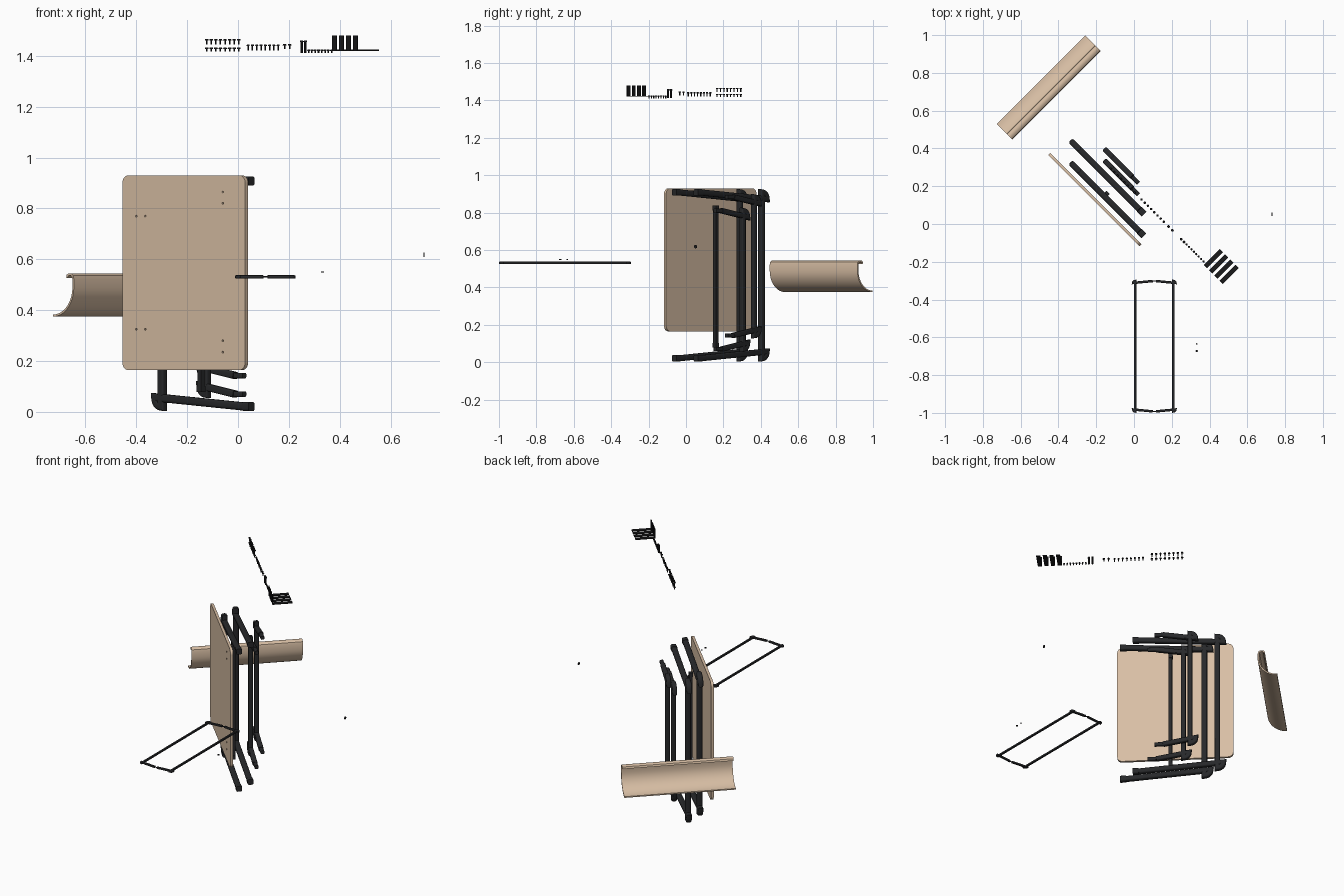
import bpy, bmesh, math
from mathutils import Matrix, Vector

if "Cube" in bpy.data.objects:
    bpy.data.objects.remove(bpy.data.objects["Cube"])

R2 = math.sqrt(2)

def material(name, rgb):
    m = bpy.data.materials.new(name)
    m.diffuse_color = (*rgb, 1)
    m.use_nodes = True
    m.node_tree.nodes["Principled BSDF"].inputs["Base Color"].default_value = m.diffuse_color
    return m

TAN = material("tan board", (0.69, 0.52, 0.375))
BLACK = material("black steel", (0.02, 0.021, 0.023))
DARK = material("dark hardware", (0.009, 0.009, 0.01))

# Most parts lie on a grid turned 45 degrees: s runs front-right, t runs back-right
def diag(s, t, z):
    return Vector(((s + t) / R2, (t - s) / R2, z))

TURN = Matrix.Rotation(-math.pi / 4, 4, 'Z')

def finish(name, bm, mat, smooth=True):
    bmesh.ops.recalc_face_normals(bm, faces=bm.faces)
    me = bpy.data.meshes.new(name)
    bm.to_mesh(me)
    bm.free()
    me.materials.append(mat)
    ob = bpy.data.objects.new(name, me)
    bpy.context.collection.objects.link(ob)
    if smooth:
        bpy.ops.object.select_all(action='DESELECT')
        ob.select_set(True)
        bpy.context.view_layer.objects.active = ob
        bpy.ops.object.shade_smooth_by_angle(angle=math.radians(35))
    return ob

def round_path(pts, r, n=6):
    """Round the inner corners of an open 2D path."""
    out = [Vector(pts[0])]
    for a, b, c in zip(pts, pts[1:], pts[2:]):
        a, b, c = Vector(a), Vector(b), Vector(c)
        p, q = b + (a - b).normalized() * r, b + (c - b).normalized() * r
        for i in range(n + 1):
            k = i / n * math.pi / 2
            out.append(p + q - b + (b - q) * math.sin(k) + (b - p) * math.cos(k))
    return out + [Vector(pts[-1])]

def round_rect(w, h, r, n=4):
    out = []
    for i, (sx, sy) in enumerate([(1, 1), (-1, 1), (-1, -1), (1, -1)]):
        for j in range(n + 1):
            a = math.pi / 2 * (i + j / n)
            out.append((sx * (w / 2 - r) + r * math.cos(a), sy * (h / 2 - r) + r * math.sin(a)))
    return out

def sweep(bm, path, section, place):
    """Sweep section (in-plane offset, depth) along a planar path; place(a, b, depth) -> world."""
    path = [Vector(p) for p in path]
    rings = []
    for i, p in enumerate(path):
        d0 = (p - path[i - 1]).normalized() if i else None
        d1 = (path[i + 1] - p).normalized() if i < len(path) - 1 else None
        d0, d1 = d0 or d1, d1 or d0
        d = (d0 + d1).normalized()
        k = 1 / max(d.dot(d1), 0.5)
        n = Vector((-d.y, d.x)) * k
        rings.append([bm.verts.new(place(*(p + n * a), b)) for a, b in section])
    m = len(section)
    for r0, r1 in zip(rings, rings[1:]):
        for j in range(m):
            bm.faces.new((r0[j], r0[(j + 1) % m], r1[(j + 1) % m], r1[j]))
    bm.faces.new(rings[0])
    bm.faces.new(rings[-1])

def box(bm, centre, size, rot=TURN):
    bmesh.ops.create_cube(bm, size=1, matrix=Matrix.Translation(centre) @ rot @ Matrix.Diagonal((*size, 1)))

def rod(bm, centre, r, h, r2=None, rot=Matrix(), seg=16):
    bmesh.ops.create_cone(bm, cap_ends=True, segments=seg, radius1=r, radius2=r if r2 is None else r2,
                          depth=h, matrix=Matrix.Translation(centre) @ rot)

# Flat board with rounded corners and blind screw holes in its front face
S0, S1, Z0, Z1, T = -0.58, 0.103, 0.165, 0.93, -0.055
bm = bmesh.new()
outline = round_rect(S1 - S0, Z1 - Z0, 0.03, 6)
cs, cz = (S0 + S1) / 2, (Z0 + Z1) / 2
loop = [bm.verts.new(diag(cs + a, T - 0.008, cz + b)) for a, b in outline]
face = bm.faces.new(loop)
ext = bmesh.ops.extrude_face_region(bm, geom=[face])
bmesh.ops.translate(bm, verts=[v for v in ext["geom"] if isinstance(v, bmesh.types.BMVert)],
                    vec=diag(0, 0.016, 0))
board = finish("board", bm, TAN)

bm = bmesh.new()
FACE_T = T - 0.008
along_t = TURN @ Matrix.Rotation(math.pi / 2, 4, 'X')
for x, z in [(-0.4, 0.77), (-0.365, 0.77), (-0.4, 0.325), (-0.365, 0.325),
             (-0.06, 0.865), (-0.06, 0.82), (-0.06, 0.28), (-0.06, 0.235)]:
    rod(bm, diag(x * R2 - FACE_T, FACE_T, z), 0.004, 0.02, rot=along_t, seg=12)
cutter = finish("hole_cutter", bm, TAN, False)
cutter.hide_render = True
cutter.hide_viewport = True
mod = board.modifiers.new("holes", 'BOOLEAN')
mod.object = cutter
mod.solver = 'EXACT'

# Curved panel: rolled lip, straight back, quarter-round sweep
prof = [(-0.812, 0.527), (-0.809, 0.537), (-0.8, 0.541), (-0.788, 0.54), (-0.78, 0.534), (-0.777, 0.522)]
prof += [(-0.888 + 0.111 * math.cos(a), 0.49 - 0.111 * math.sin(a))
         for a in [i / 14 * math.pi / 2 for i in range(15)]]
bm = bmesh.new()
sweep(bm, prof, [(-0.004, -0.14), (0.004, -0.14), (0.004, 0.523), (-0.004, 0.523)],
      lambda a, b, d: diag(a, d, b))
finish("curved_panel", bm, TAN)

# Four C-shaped tube frames: (t, s of upright, s of ends, low z, high z, tube, corner)
FRAMES = {"outer_frame_front": (-0.007, -0.45, 0.082, 0.021, 0.908, 0.032, 0.036),
          "outer_frame_back": (0.075, -0.532, 0.0, 0.021, 0.908, 0.032, 0.036),
          "inner_frame_front": (0.127, -0.335, -0.092, 0.07, 0.81, 0.028, 0.034),
          "inner_frame_back": (0.17, -0.378, -0.135, 0.143, 0.883, 0.028, 0.034)}
for name, (t, sv, se, zl, zh, w, r) in FRAMES.items():
    outer = name.startswith("outer")
    tip = 0.035 if outer else 0.05
    bm = bmesh.new()
    path = round_path([(se - tip, zl), (sv, zl), (sv, zh), (se - tip, zh)], r)
    place = lambda a, b, d: diag(a, t + d, b)
    sweep(bm, path, round_rect(w, w, w * (0.33 if outer else 0.25)), place)
    # End caps: wider on the outer frames, slimmer plugs on the inner ones
    c = w + 0.003 if outer else w - 0.006
    for z in (zl, zh):
        sweep(bm, [(se - tip, z), (se, z)], round_rect(c, c, c * 0.25), place)
    finish(name, bm, BLACK)

# Short upright spacer bar with end collars
bm = bmesh.new()
box(bm, diag(-0.216, 0.01, 0.46), (0.02, 0.02, 0.75))
for z in (0.09, 0.825):
    box(bm, diag(-0.216, 0.01, z), (0.024, 0.024, 0.025))
finish("spacer_bar", bm, BLACK, False)

# Wire loop, built as two halves joined by thin pins
bm = bmesh.new()
flat = lambda a, b, d: Vector((a, b, 0.531 + d))
ya, yb, mid = -0.992, -0.302, 0.108
for x, g in ((-0.004, -0.009), (0.219, 0.009)):
    sweep(bm, round_path([(mid + g, ya), (x, ya), (x, yb), (mid + g, yb)], 0.01, 4),
          round_rect(0.013, 0.013, 0.004, 3), flat)
for y in (ya, yb):
    rod(bm, (mid, y, 0.531), 0.003, 0.03, rot=Matrix.Rotation(math.pi / 2, 4, 'Y'), seg=8)
finish("wire_loop", bm, BLACK)

# Tiny loose washer, pin and disc
bm = bmesh.new()
rod(bm, (0.332, -0.672, 0.55), 0.006, 0.005)
rod(bm, (0.332, -0.635, 0.55), 0.004, 0.005)
rod(bm, (0.731, 0.051, 0.618), 0.009, 0.004, rot=Matrix.Rotation(math.pi / 2, 4, 'Y'))
finish("loose_washers", bm, DARK)

# Rows of screws: (first x, last x, count, bottom z, top z, head radius, shaft radius)
ROWS = {"screw_row_upper": (-0.123, 0.003, 8, 1.444, 1.466, 0.0075, 0.003),
        "screw_row_lower": (-0.123, 0.003, 8, 1.418, 1.434, 0.0075, 0.003),
        "screw_row_middle": (0.04, 0.158, 8, 1.422, 1.444, 0.0065, 0.003),
        "screw_pair": (0.183, 0.203, 2, 1.427, 1.447, 0.0075, 0.003),
        "long_bolts": (0.25, 0.265, 2, 1.412, 1.46, 0.0075, 0.005),
        "small_screws": (0.278, 0.368, 8, 1.411, 1.426, 0.006, 0.003)}
for name, (xa, xb, n, z0, z1, rh, rs) in ROWS.items():
    bm = bmesh.new()
    for i in range(n):
        x = xa + (xb - xa) * i / (n - 1)
        p = diag(x * R2 - 0.12, 0.12, 0)
        rod(bm, p + Vector((0, 0, z1 - 0.003)), rh, 0.006, rh * 0.8, seg=12)
        rod(bm, p + Vector((0, 0, (z0 + z1) / 2 - 0.003)), rs, z1 - z0 - 0.006, seg=8)
    finish(name, bm, DARK)

# Four angle brackets: long foot plus upright flange
for i in range(4):
    s = 0.427 + i * 0.039
    bm = bmesh.new()
    box(bm, diag(s, 0.167, 1.422), (0.024, 0.12, 0.005))
    box(bm, diag(s, 0.11, 1.45), (0.024, 0.005, 0.06))
    finish(f"bracket_{i + 1}", bm, DARK, False)
